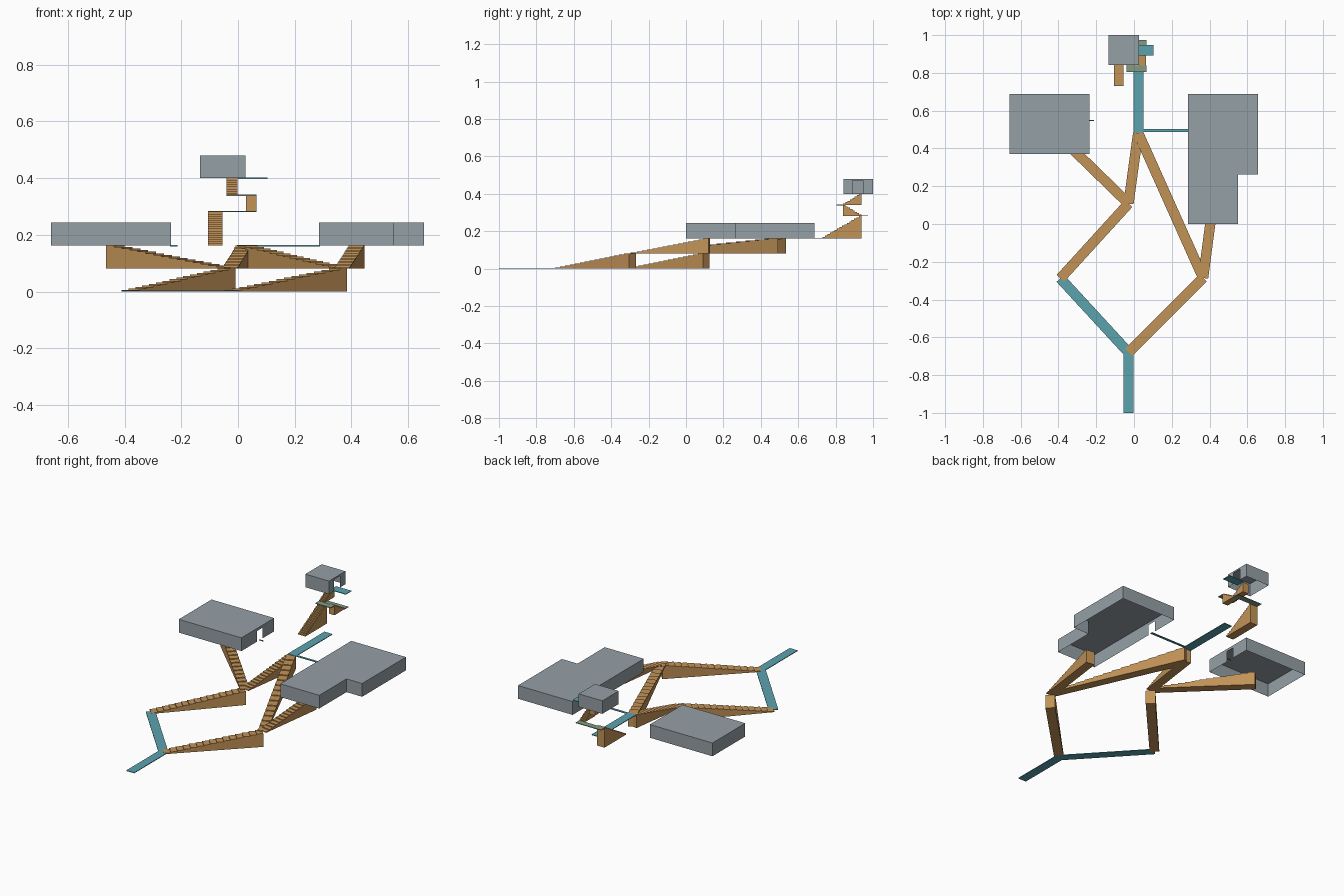
import bpy, bmesh, math
from mathutils import Vector

if "Cube" in bpy.data.objects:
    bpy.data.objects.remove(bpy.data.objects["Cube"])


def material(name, rgb):
    m = bpy.data.materials.new(name)
    m.diffuse_color = (*rgb, 1)
    m.use_nodes = True
    m.node_tree.nodes["Principled BSDF"].inputs["Base Color"].default_value = m.diffuse_color
    return m


TEAL = material("teal_path", (0.105, 0.36, 0.42))
TAN = material("tan_stair", (0.54, 0.29, 0.095))
GREY = material("grey_building", (0.30, 0.35, 0.38))
SAGE = material("sage_landing", (0.22, 0.33, 0.23))
W = 0.054      # common path width
T = 0.004      # plate thickness


def finish(bm, name, mat, recalc=True):
    if recalc:
        bmesh.ops.recalc_face_normals(bm, faces=bm.faces)
    me = bpy.data.meshes.new(name)
    bm.to_mesh(me)
    bm.free()
    me.materials.append(mat)
    ob = bpy.data.objects.new(name, me)
    bpy.context.collection.objects.link(ob)
    return ob


def sweep(name, profile, origin, along, width, mat):
    """Extrude a (distance, height) profile sideways to the given width."""
    side = Vector((-along.y, along.x, 0)) * width
    bm = bmesh.new()
    base = origin - side / 2
    f = bm.faces.new([bm.verts.new(base + along * d + Vector((0, 0, h))) for d, h in profile])
    ext = bmesh.ops.extrude_face_region(bm, geom=[f])
    bmesh.ops.translate(bm, vec=side, verts=[v for v in ext["geom"] if isinstance(v, bmesh.types.BMVert)])
    return finish(bm, name, mat)


def path(name, a, b, z, width=W, mat=TEAL):
    d = Vector((b[0] - a[0], b[1] - a[1], 0))
    n = d.length
    return sweep(name, [(0, 0), (n, 0), (n, T), (0, T)], Vector((*a, z)), d.normalized(), width, mat)


def stair(name, a, b, z0, z1, steps=15, width=W):
    d = Vector((b[0] - a[0], b[1] - a[1], 0))
    run, rise = d.length / steps, (z1 - z0) / steps
    prof = [(0, 0)]
    for i in range(steps):
        prof += [(i * run, (i + 1) * rise), ((i + 1) * run, (i + 1) * rise)]
    prof.append((d.length, 0))
    return sweep(name, prof, Vector((*a, z0)), d.normalized(), width, TAN)


def building(name, outline, z0, z1, door_edge, door, door_h):
    """Thin hollow shell, open below, with a doorway cut in one wall.
    The outline runs anticlockwise; door gives its start and end y."""
    bm = bmesh.new()

    def quad(p, q, lo, hi):
        bm.faces.new([bm.verts.new(c) for c in
                      ((*p, lo), (*q, lo), (*q, hi), (*p, hi))])

    for i, p in enumerate(outline):
        q = outline[(i + 1) % len(outline)]
        if i == door_edge:
            d0, d1 = (p[0], door[0]), (p[0], door[1])
            quad(p, d0, z0, z1)
            quad(d0, d1, z0 + door_h, z1)
            quad(d1, q, z0, z1)
        else:
            quad(p, q, z0, z1)
    bm.faces.new([bm.verts.new((*p, z1)) for p in outline])
    bmesh.ops.remove_doubles(bm, verts=bm.verts, dist=1e-5)
    return finish(bm, name, GREY, recalc=False)


# Ground paths and junction points
start, left, right = (-0.029, -0.68), (-0.39, -0.288), (0.366, -0.286)
mid, top = (-0.029, 0.108), (0.022, 0.482)
path("entry_path", (-0.029, -1.0), (-0.029, -0.665), 0)
path("left_ground_path", start, left, 0)

# Lower and upper long stairs
L1, L2 = 0.082, 0.162
stair("lower_right_stair", start, right, 0, L1)
stair("lower_left_stair", left, mid, 0, L1)
stair("upper_left_stair", mid, (-0.447, 0.515), L1, L2)
stair("upper_middle_stair", mid, top, L1, L2)
stair("upper_cross_stair", right, top, L1, L2)
stair("upper_right_stair", right, (0.42, 0.125), L1, L2)

# Upper level paths
path("upper_path", (0.024, 0.485), (0.024, 0.84), L2 - T / 2)
path("right_door_path", (0.05, 0.495), (0.29, 0.495), L2 - T / 2, 0.014)
path("left_door_path", (-0.24, 0.548), (-0.213, 0.548), L2 - T / 2, 0.006)

# Small zigzag stairs and landings under the top room
stair("tower_stair_low", (-0.08, 0.73), (-0.08, 0.938), L2, 0.282, 16, 0.05)
path("low_landing", (-0.105, 0.955), (0.065, 0.955), 0.28, 0.036, SAGE)
stair("tower_stair_mid", (0.046, 0.938), (0.046, 0.84), 0.282, 0.34, 8, 0.037)
path("high_landing", (-0.04, 0.822), (0.065, 0.822), 0.338, 0.036, SAGE)
stair("tower_stair_high", (-0.021, 0.84), (-0.021, 0.938), 0.34, 0.4, 8, 0.038)
path("top_door_path", (0.0, 0.92), (0.104, 0.92), 0.398, 0.054)

# Hollow buildings
building("left_building", [(-0.66, 0.37), (-0.236, 0.37), (-0.236, 0.687), (-0.66, 0.687)],
         L2, 0.243, 1, (0.522, 0.574), 0.065)
building("right_building", [(0.286, 0.0), (0.55, 0.0), (0.55, 0.263), (0.656, 0.263),
                            (0.656, 0.687), (0.286, 0.687)],
         L2, 0.243, 5, (0.522, 0.468), 0.065)
building("top_room", [(-0.134, 0.842), (0.026, 0.842), (0.026, 1.0), (-0.134, 1.0)],
         0.4, 0.48, 1, (0.89, 0.947), 0.07)
